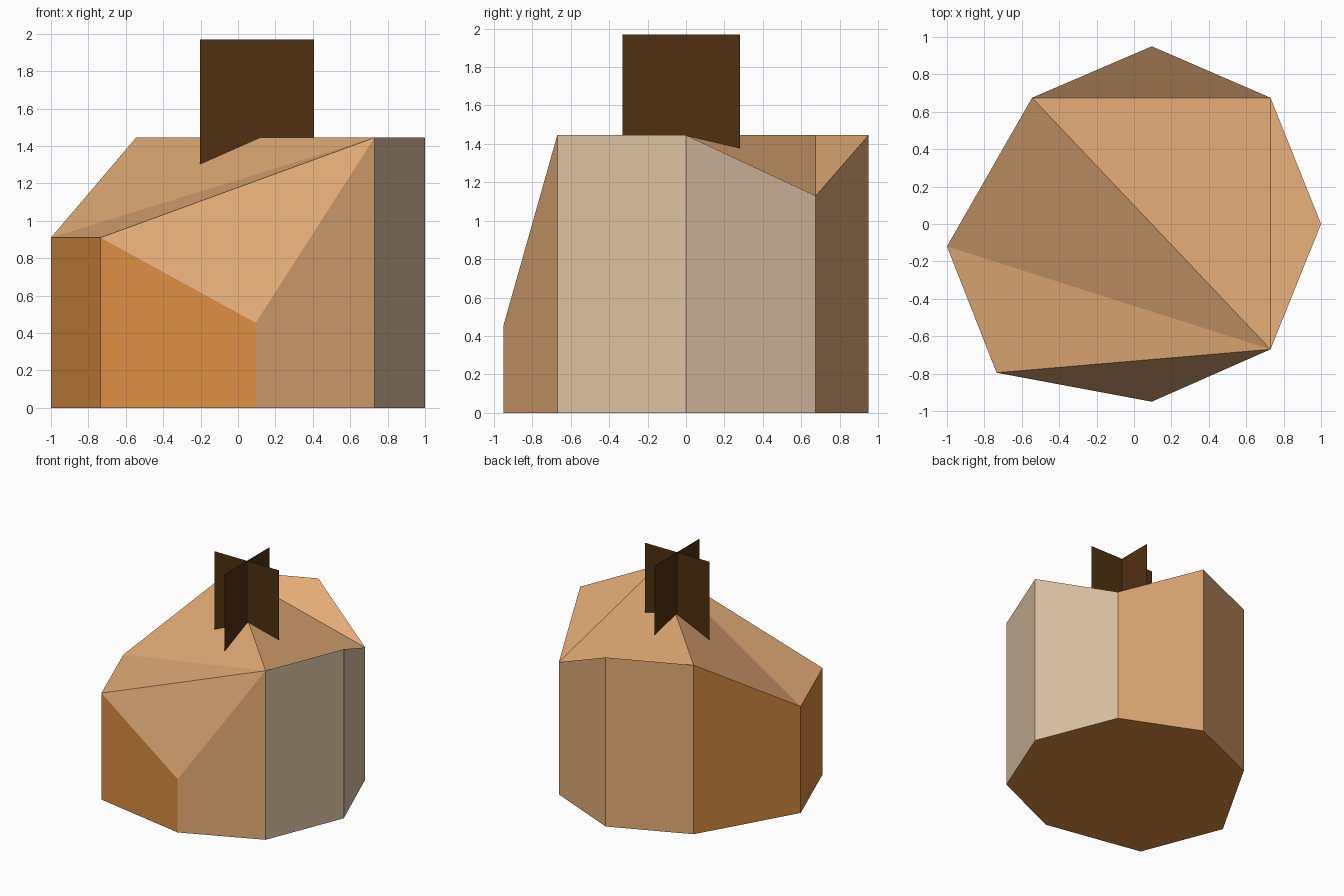
import bpy, bmesh

if "Cube" in bpy.data.objects:
    bpy.data.objects.remove(bpy.data.objects["Cube"])


def material(name, hex_rgb):
    def lin(c):
        return c / 12.92 if c <= 0.04045 else ((c + 0.055) / 1.055) ** 2.4
    mat = bpy.data.materials.new(name)
    rgb = [lin(int(hex_rgb[i:i + 2], 16) / 255) for i in (0, 2, 4)]
    mat.diffuse_color = (*rgb, 1)
    mat.use_nodes = True
    mat.node_tree.nodes["Principled BSDF"].inputs["Base Color"].default_value = mat.diffuse_color
    return mat


tan = material("tan", "E2AB76")
orange = material("orange brown", "DC8E41")
beige = material("pale beige", "DDC3A4")
dark = material("dark brown", "4F3010")


def finish(bm, name, mats):
    mesh = bpy.data.meshes.new(name)
    bm.to_mesh(mesh)
    bm.free()
    for m in mats:
        mesh.materials.append(m)
    obj = bpy.data.objects.new(name, mesh)
    bpy.context.collection.objects.link(obj)
    return obj


# Body: uneven eight-sided block with a faceted top (x, y, top height)
rim = [(1, 0, 1.445), (0.73, 0.675, 1.13), (0.095, 0.95, 1.445),
       (-0.545, 0.675, 1.445), (-1, -0.12, 0.91), (-0.735, -0.795, 0.91),
       (0.095, -0.95, 0.455), (0.73, -0.67, 1.445)]
side_colour = [1 if i in (3, 4, 5) else 2 if i in (0, 7) else 0 for i in range(8)]

bm = bmesh.new()
top = [bm.verts.new(p) for p in rim]
low = [bm.verts.new((x, y, 0)) for x, y, _ in rim]
for i in range(8):
    j = (i + 1) % 8
    bm.faces.new((low[i], low[j], top[j], top[i])).material_index = side_colour[i]
bm.faces.new(low[::-1]).material_index = 1
for tri in ((0, 1, 7), (1, 2, 3), (1, 3, 7), (3, 4, 7), (4, 5, 7), (5, 6, 7)):
    bm.faces.new([top[k] for k in tri])
finish(bm, "body", [tan, orange, beige])

# Stem: two crossed upright sheets sunk into the top
cx, cy, r, z0, z1 = 0.102, -0.025, 0.305, 1.28, 1.97
bm = bmesh.new()
for dx, dy in ((r, 0), (0, r)):
    bm.faces.new([bm.verts.new((cx + s * dx, cy + s * dy, z))
                  for s, z in ((-1, z0), (1, z0), (1, z1), (-1, z1))])
finish(bm, "crossed_stem", [dark])
